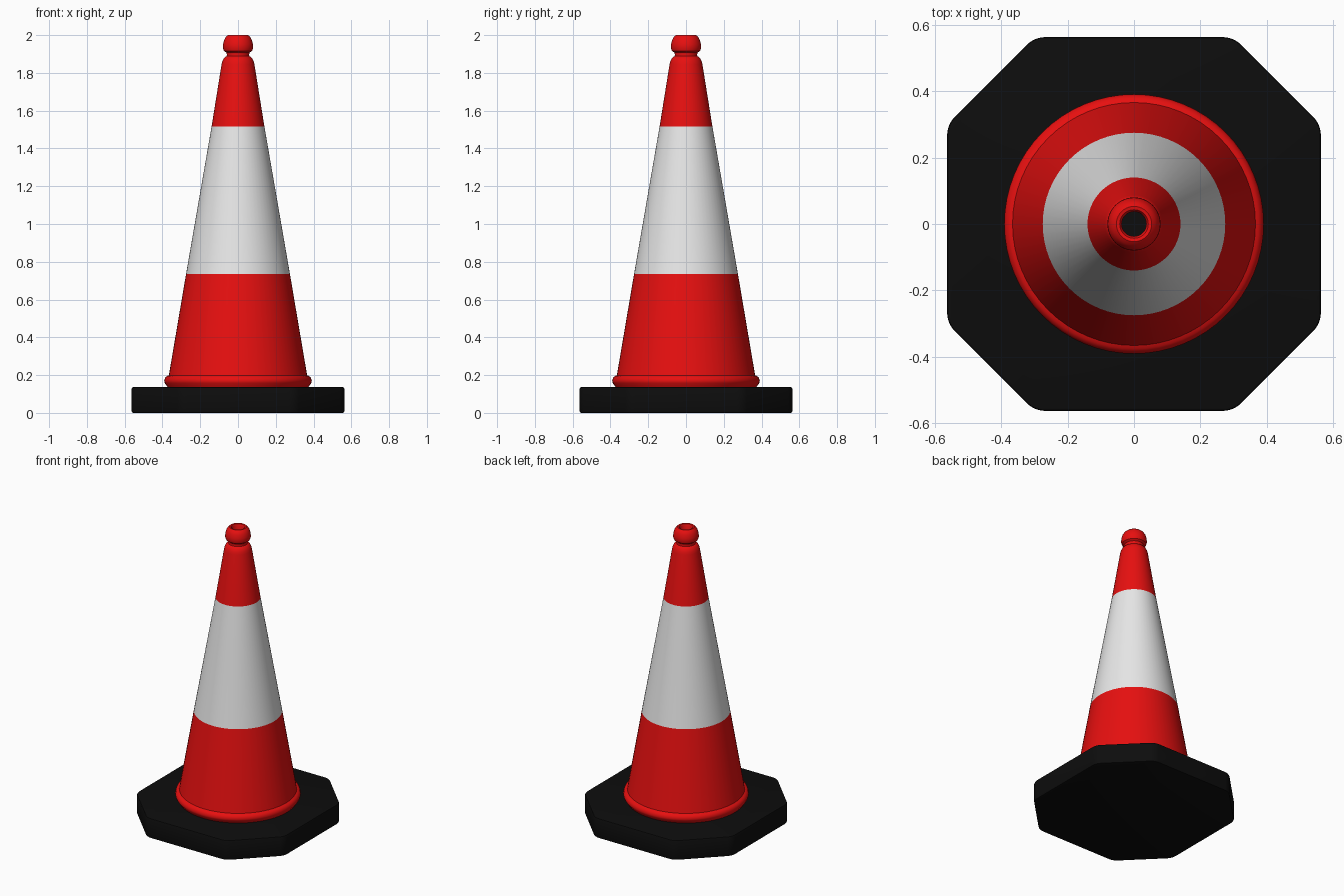
import bpy, bmesh, math

if "Cube" in bpy.data.objects:
    bpy.data.objects.remove(bpy.data.objects["Cube"])

SIDES = 64


def material(name, rgb):
    m = bpy.data.materials.new(name)
    m.diffuse_color = (*rgb, 1.0)
    m.use_nodes = True
    m.node_tree.nodes["Principled BSDF"].inputs["Base Color"].default_value = m.diffuse_color
    return m


red = material("red plastic", (0.8, 0.005, 0.005))
white = material("white band", (0.8, 0.8, 0.8))
black = material("black rubber", (0.004, 0.004, 0.004))


def finish(bm, name, mats, angle):
    me = bpy.data.meshes.new(name)
    bm.to_mesh(me)
    bm.free()
    ob = bpy.data.objects.new(name, me)
    bpy.context.collection.objects.link(ob)
    for m in mats:
        me.materials.append(m)
    bpy.ops.object.select_all(action='DESELECT')
    ob.select_set(True)
    bpy.context.view_layer.objects.active = ob
    bpy.ops.object.shade_smooth_by_angle(angle=math.radians(angle))
    return ob


# Cone body: (radius, height) profile, from the bottom flange to the hollow tip
profile = [
    (0.370, 0.130), (0.376, 0.142), (0.388, 0.158), (0.391, 0.170), (0.386, 0.186),
    (0.376, 0.195), (0.366, 0.199),
    (0.275, 0.735), (0.140, 1.515), (0.087, 1.845),      # straight flank
    (0.083, 1.862), (0.075, 1.878), (0.066, 1.886),      # shoulder
    (0.060, 1.889), (0.059, 1.898), (0.062, 1.908),      # neck
    (0.075, 1.917), (0.080, 1.932), (0.079, 1.952),      # knob
    (0.073, 1.975), (0.064, 1.991), (0.053, 2.000),
    (0.043, 1.998), (0.037, 1.988), (0.037, 1.880),      # hole in the tip
]
bm = bmesh.new()
rings = []
for r, z in profile:
    rings.append([bm.verts.new((r * math.cos(2 * math.pi * i / SIDES),
                                r * math.sin(2 * math.pi * i / SIDES), z))
                  for i in range(SIDES)])
for low, high in zip(rings, rings[1:]):
    for i in range(SIDES):
        j = (i + 1) % SIDES
        f = bm.faces.new((low[i], low[j], high[j], high[i]))
        # White reflective band by height
        f.material_index = 1 if 0.74 < f.calc_center_median().z < 1.5 else 0
finish(bm, "cone_body", [red, white], 35)

# Octagonal base slab with rounded corners and eased rims
H, C, TOP = 0.563, 0.30, 0.136
bm = bmesh.new()
outline = [(H, -C), (H, C), (C, H), (-C, H), (-H, C), (-H, -C), (-C, -H), (C, -H)]
face = bm.faces.new([bm.verts.new((x, y, 0)) for x, y in outline])
up = bmesh.ops.extrude_face_region(bm, geom=[face])["geom"]
bmesh.ops.translate(bm, verts=[v for v in up if isinstance(v, bmesh.types.BMVert)],
                    vec=(0, 0, TOP))
bmesh.ops.recalc_face_normals(bm, faces=bm.faces)
upright = [e for e in bm.edges if abs(e.verts[0].co.z - e.verts[1].co.z) > 0.05]
bmesh.ops.bevel(bm, geom=upright, offset=0.03, segments=4, profile=0.5, affect='EDGES')
rims = [e for e in bm.edges if abs(e.verts[0].co.z - e.verts[1].co.z) < 0.001]
bmesh.ops.bevel(bm, geom=rims, offset=0.008, segments=2, profile=0.5, affect='EDGES')
bmesh.ops.recalc_face_normals(bm, faces=bm.faces)
finish(bm, "base_slab", [black], 40)
